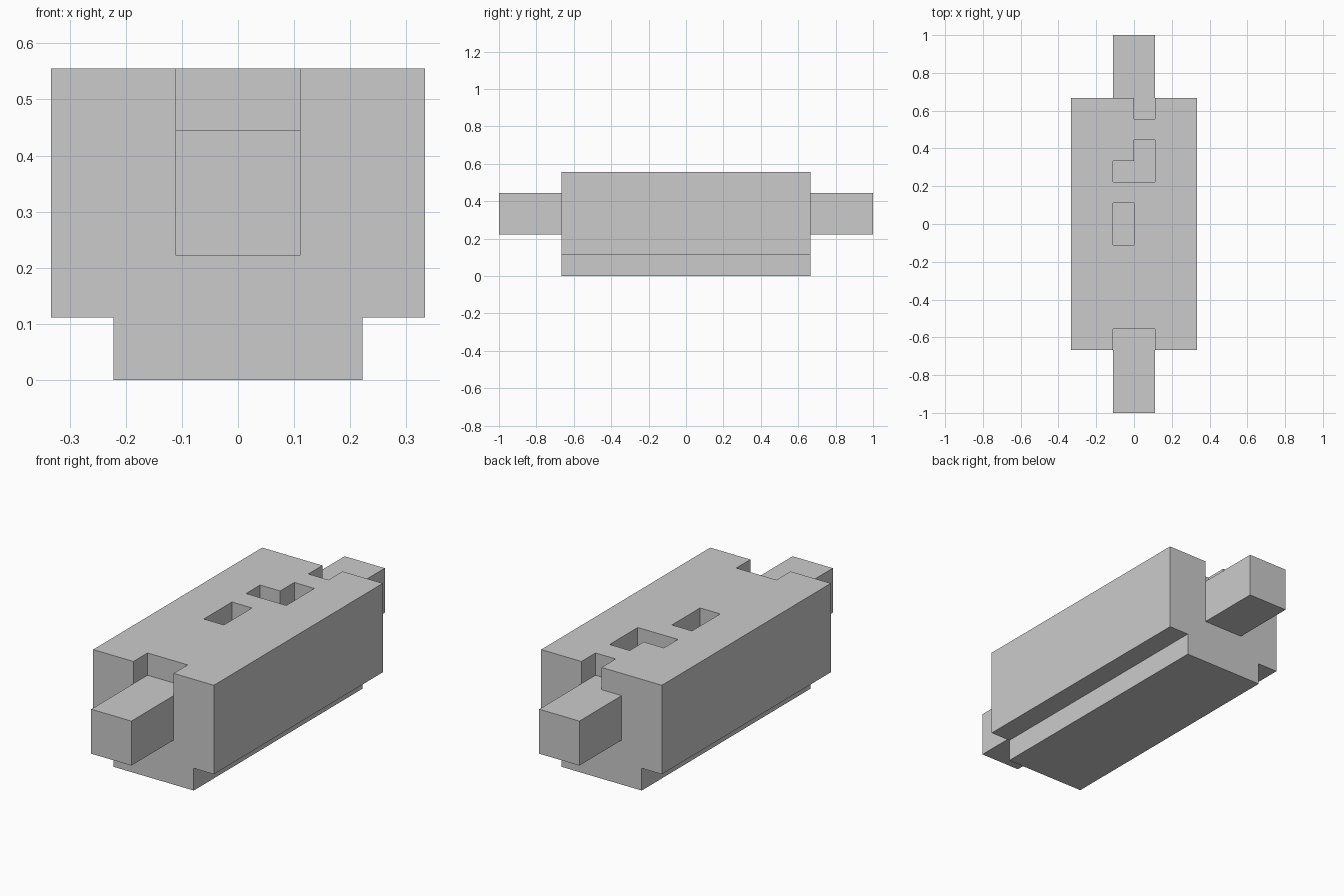
import bpy, bmesh
from mathutils import Vector

if "Cube" in bpy.data.objects:
    bpy.data.objects.remove(bpy.data.objects["Cube"])

U = 1 / 9  # model grid unit


def prism(name, outline, extrude):
    """Solid made by extruding a flat outline (in grid units) along a vector."""
    bm = bmesh.new()
    face = bm.faces.new([bm.verts.new(Vector(p) * U) for p in outline])
    new = bmesh.ops.extrude_face_region(bm, geom=[face])["geom"]
    verts = [g for g in new if isinstance(g, bmesh.types.BMVert)]
    bmesh.ops.translate(bm, verts=verts, vec=Vector(extrude) * U)
    # the starting face stays as the other cap
    bmesh.ops.recalc_face_normals(bm, faces=bm.faces)
    mesh = bpy.data.meshes.new(name)
    bm.to_mesh(mesh)
    bm.free()
    obj = bpy.data.objects.new(name, mesh)
    bpy.context.collection.objects.link(obj)
    return obj


def rect(x0, x1, y0, y1):
    return [(x0, y0), (x1, y0), (x1, y1), (x0, y1)]


# Body: wide block on a narrower foot
section = [(-2, 0), (2, 0), (2, 1), (3, 1), (3, 5), (-3, 5), (-3, 1), (-2, 1)]
body = prism("body", [(x, -6, z) for x, z in section], (0, 12, 0))

# Recesses in the top, one unit deep
recesses = {
    "front_notch": rect(-1, 1, -7, -5),
    "back_notch": rect(0, 1, 5, 7),
    "slot": rect(-1, 0, -1, 1),
    "corner_slot": [(-1, 2), (1, 2), (1, 4), (0, 4), (0, 3), (-1, 3)],
}
for name, outline in recesses.items():
    cutter = prism(name + "_cutter", [(x, y, 4) for x, y in outline], (0, 0, 2))
    cutter.hide_render = True
    cutter.hide_viewport = True
    mod = body.modifiers.new(name, 'BOOLEAN')
    mod.operation = 'DIFFERENCE'
    mod.solver = 'EXACT'
    mod.object = cutter

# Square bar ends, flush with the notch floors
for name, side in (("front_bar", -1), ("back_bar", 1)):
    prism(name, [(x, 6 * side, z) for x, z in rect(-1, 1, 2, 4)], (0, 3 * side, 0))
